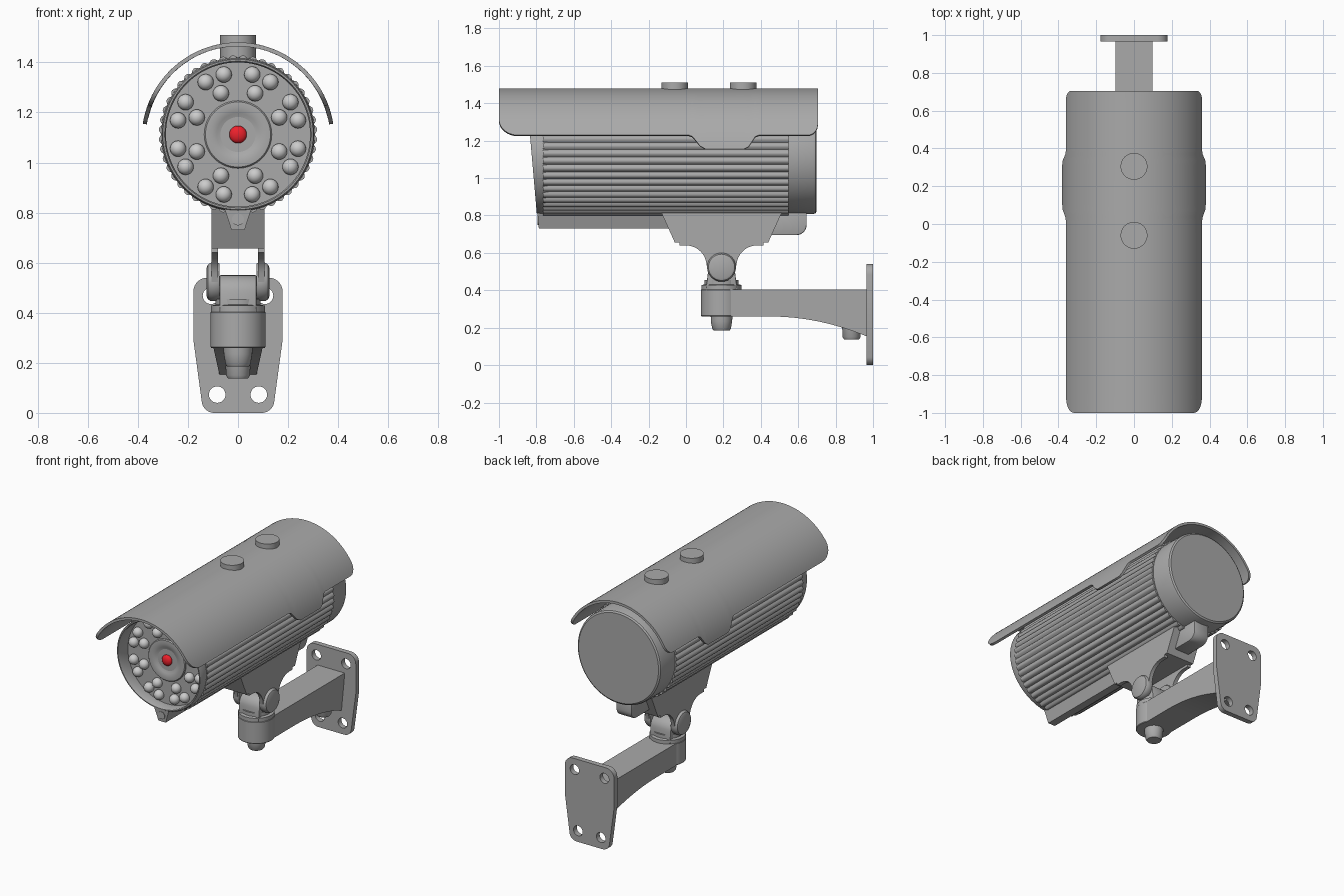
import bpy, bmesh, math
from mathutils import Vector, Matrix

if "Cube" in bpy.data.objects:
    bpy.data.objects.remove(bpy.data.objects["Cube"])

ZC = 1.112      # height of the camera axis
PY = 0.19       # y of the swivel joint


def material(name, *rgb):
    m = bpy.data.materials.new(name)
    m.diffuse_color = (*rgb, 1)
    m.use_nodes = True
    m.node_tree.nodes["Principled BSDF"].inputs["Base Color"].default_value = m.diffuse_color
    return m


GREY = material("dark_grey_paint", 0.4, 0.4, 0.4)
LAMP = material("lamp_grey", 0.62, 0.62, 0.62)
RED = material("red_glass", 0.85, 0.015, 0.025)


def finish(name, bm, bevel=0.0, mat=GREY):
    bmesh.ops.remove_doubles(bm, verts=bm.verts, dist=1e-5)
    bmesh.ops.recalc_face_normals(bm, faces=bm.faces)
    if bevel:
        edges = [e for e in bm.edges if e.calc_face_angle(0) > math.radians(40)]
        bmesh.ops.bevel(bm, geom=edges, offset=bevel, segments=2, profile=0.5,
                        affect='EDGES', clamp_overlap=True)
    me = bpy.data.meshes.new(name)
    bm.to_mesh(me)
    bm.free()
    me.materials.append(mat)
    ob = bpy.data.objects.new(name, me)
    bpy.context.collection.objects.link(ob)
    return ob


def lathe(name, prof, axis, origin, n=48, mat=GREY):
    """Turn (radius, height) pairs around an axis; radius may be a function of the angle."""
    bm = bmesh.new()
    rings = []
    for rad, h in prof:
        ring = []
        for i in range(n):
            a = 2 * math.pi * i / n
            r = rad(a) if callable(rad) else rad
            c, s = r * math.cos(a), r * math.sin(a)
            p = {'x': (h, c, s), 'y': (c, h, s), 'z': (c, s, h)}[axis]
            ring.append(bm.verts.new(Vector(p) + Vector(origin)))
        rings.append(ring)
    for a, b in zip(rings, rings[1:]):
        for i in range(n):
            j = (i + 1) % n
            bm.faces.new((a[i], a[j], b[j], b[i]))
    return finish(name, bm, mat=mat)


def prism(name, pts, axis, lo, hi, bevel=0.0):
    """Extrude a (y,z) outline along x, or an (x,z) outline along y."""
    bm = bmesh.new()
    put = (lambda p, h: (h, p[0], p[1])) if axis == 'x' else (lambda p, h: (p[0], h, p[1]))
    a = [bm.verts.new(put(p, lo)) for p in pts]
    b = [bm.verts.new(put(p, hi)) for p in pts]
    bm.faces.new(a)
    bm.faces.new(b[::-1])
    for i in range(len(pts)):
        j = (i + 1) % len(pts)
        bm.faces.new((a[i], a[j], b[j], b[i]))
    return finish(name, bm, bevel)


def arc(cx, cz, r, a0, a1, n=8):
    return [(cx + r * math.cos(math.radians(a0 + (a1 - a0) * i / n)),
             cz + r * math.sin(math.radians(a0 + (a1 - a0) * i / n))) for i in range(n + 1)]


def slant(ob, limit):
    """Lean the front end so its top sits further forward."""
    for v in ob.data.vertices:
        if v.co.y < limit:
            v.co.y -= 0.087 * (v.co.z - ZC)


# ribbed camera barrel, open at the front behind the bezel
rib = lambda a: 0.304 + 0.013 * abs(math.sin(24 * a))
lathe("ribbed_barrel", [(0.295, -0.765), (rib, -0.765), (rib, 0.547), (0.29, 0.547)], 'y', (0, 0, ZC), 288)

# rear cap and front bezel with deeply recessed face
lathe("rear_cap", [(0, 0.5), (0.304, 0.5), (0.304, 0.68), (0.3, 0.692), (0.29, 0.699), (0, 0.699)],
      'y', (0, 0, ZC), 96)
slant(lathe("front_bezel", [(0, -0.7), (0.3, -0.7), (0.307, -0.76), (0.304, -0.818), (0.3, -0.824),
                            (0.293, -0.824), (0.288, -0.815), (0.288, -0.73), (0, -0.73)],
            'y', (0, 0, ZC), 96), -0.77)

# lens ring and red lens
lathe("lens_ring", [(0, -0.72), (0.135, -0.72), (0.135, -0.735), (0.13, -0.741), (0.108, -0.743),
                    (0.085, -0.737), (0.07, -0.73), (0.055, -0.728), (0, -0.728)], 'y', (0, 0, ZC), 64)
lathe("red_lens", [(0.035 * math.sin(math.pi * i / 12), -0.735 - 0.02 * math.cos(math.pi * i / 12))
                   for i in range(13)], 'y', (0, 0, ZC), 32, RED)

# infrared lamps: eight clusters of three
bm = bmesh.new()
for k in range(8):
    mid = 22.5 + 45 * k
    for r, off in ((0.246, -9.2), (0.246, 9.2), (0.178, 0)):
        a = math.radians(mid + off)
        bmesh.ops.create_uvsphere(bm, u_segments=20, v_segments=12, radius=0.032, matrix=Matrix.Translation(
            (r * math.cos(a), -0.738, ZC + r * math.sin(a))))
finish("infrared_lamps", bm, mat=LAMP)

# curved sun visor: stations of (y, height of the lower edge)
R, VC, T = 0.385, 1.095, 0.016
quarter = [math.pi / 2 * i / 8 for i in range(9)]
st = [(-0.9 - 0.1 * math.cos(t), 1.315 - 0.085 * math.sin(t)) for t in quarter]
st += [(0.015, 1.23), (0.035, 1.222), (0.075, 1.172), (0.105, 1.155),
       (0.31, 1.155), (0.335, 1.168), (0.37, 1.222), (0.39, 1.23)]
st += [(0.65 + 0.055 * math.sin(t), 1.29 - 0.06 * math.cos(t)) for t in quarter]
bm = bmesh.new()
M = 48
outer, inner = [], []
for y, zb in st:
    top = math.acos((zb - VC) / R)
    for rad, rows in ((R, outer), (R - T, inner)):
        rows.append([bm.verts.new((rad * math.sin(top * (2 * i / M - 1)), y,
                                   VC + rad * math.cos(top * (2 * i / M - 1)))) for i in range(M + 1)])
for rows in (outer, inner):
    for a, b in zip(rows, rows[1:]):
        for i in range(M):
            bm.faces.new((a[i], a[i + 1], b[i + 1], b[i]))
for k in (0, -1):
    for i in range(M):
        bm.faces.new((outer[k][i], outer[k][i + 1], inner[k][i + 1], inner[k][i]))
    for s in range(len(st) - 1):
        bm.faces.new((outer[s][k], outer[s + 1][k], inner[s + 1][k], inner[s][k]))
finish("sun_visor", bm)

# visor screws standing on the barrel
for i, y in enumerate((-0.06, 0.305)):
    lathe(f"visor_screw_{i + 1}", [(0, 1.4), (0.071, 1.4), (0.071, 1.51), (0, 1.51)], 'z', (0, y, 0))

# mounting rail under the barrel, its end screw and rear block
slant(prism("mounting_rail", [(-0.055, 0.82), (-0.026, 0.73), (0.026, 0.73), (0.055, 0.82)],
            'y', -0.82, 0.0), -0.5)
lathe("rail_screw", [(0, -0.795), (0.024, -0.795), (0.024, -0.77), (0, -0.77)], 'y', (0, 0, 0.773), 24)
prism("rail_rear_block", [(0.4, 0.83), (0.4, 0.695)] + arc(0.59, 0.75, 0.055, -90, 0) + [(0.645, 0.83)],
      'x', -0.055, 0.055, 0.006)

# saddle bracket and its two curved cheeks
prism("saddle_bracket", [(-0.135, 0.822), (-0.06, 0.656), (0.44, 0.656), (0.515, 0.822)], 'x', -0.105, 0.105)
left = [(-0.035, 0.66), (-0.035, 0.64)] + arc(0.0, 0.53, 0.11, 90, 15)
cheek = left + arc(PY, 0.523, 0.077, 180, 360) + [(2 * PY - y, z) for y, z in reversed(left)]
for side, s in (("left", -1), ("right", 1)):
    lo, hi = sorted((s * 0.08, s * 0.105))
    prism(f"saddle_cheek_{side}", cheek, 'x', lo, hi)
    lathe(f"pivot_knob_{side}", [(0, s * 0.074), (0.074, s * 0.074), (0.077, s * 0.08), (0.077, s * 0.108),
                                 (0.07, s * 0.12), (0.058, s * 0.125), (0, s * 0.125)], 'x', (0, PY, 0.523))

# swivel lug, collar, barrel and lower nut
prism("swivel_lug", [(PY + 0.085, 0.4), (PY + 0.075, 0.475)] + arc(PY, 0.475, 0.075, 0, 180, 16)
      + [(PY - 0.085, 0.4)], 'x', -0.074, 0.074, 0.005)
lathe("swivel_collar", [(0, 0.4), (0.108, 0.4), (0.108, 0.428), (0.09, 0.432), (0.09, 0.455), (0, 0.455)],
      'z', (0, PY, 0))
lathe("swivel_barrel", [(0, 0.26), (0.107, 0.26), (0.11, 0.264), (0.11, 0.401), (0.107, 0.405), (0, 0.405)],
      'z', (0, PY, 0), 64)
lathe("swivel_nut", [(0, 0.27), (0.058, 0.27), (0.057, 0.235), (0.05, 0.195), (0.043, 0.185), (0, 0.185)],
      'z', (0, PY, 0))

# wall arm, drooping and narrowing towards the plate
under = [(0.45 + 0.525 * i / 12, 0.26 - 0.11 * (i / 12) ** 2) for i in range(13)]
arm = prism("wall_arm", [(PY, 0.405), (PY, 0.26)] + under + [(0.975, 0.405)], 'x', -0.098, 0.098)
for v in arm.data.vertices:
    if v.co.z < 0.26:
        v.co.x *= 1 - 0.25 * (0.26 - v.co.z) / 0.11
lathe("arm_boss", [(0, 0.25), (0.052, 0.25), (0.048, 0.15), (0.04, 0.137), (0, 0.137)], 'z', (0, 0.885, 0), 32)

# wall plate with four screw holes, filled from a flat curve
edge = arc(0.095, 0.05, 0.05, -90, -8) + [(0.178, 0.29)] + arc(0.123, 0.485, 0.055, 0, 90)
edge += [(-x, z) for x, z in reversed(edge)]
holes = ((-0.083, 0.073), (0.083, 0.073), (-0.108, 0.468), (0.108, 0.468))
cu = bpy.data.curves.new("wall_plate", 'CURVE')
cu.dimensions, cu.fill_mode, cu.extrude = '2D', 'BOTH', 0.017
cu.materials.append(GREY)
for pts in [edge] + [arc(x, z, 0.033, 0, 345, 23) for x, z in holes]:
    sp = cu.splines.new('POLY')
    sp.points.add(len(pts) - 1)
    for p, (x, z) in zip(sp.points, pts):
        p.co = (x, z, 0, 1)
    sp.use_cyclic_u = True
plate = bpy.data.objects.new("wall_plate", cu)
bpy.context.collection.objects.link(plate)
plate.location, plate.rotation_euler = (0, 0.983, 0), (math.pi / 2, 0, 0)
bpy.context.view_layer.objects.active = plate
plate.select_set(True)
bpy.ops.object.convert(target='MESH')

# smooth shading with crisp edges
bpy.ops.object.select_all(action='SELECT')
bpy.ops.object.shade_smooth_by_angle(angle=math.radians(35))
